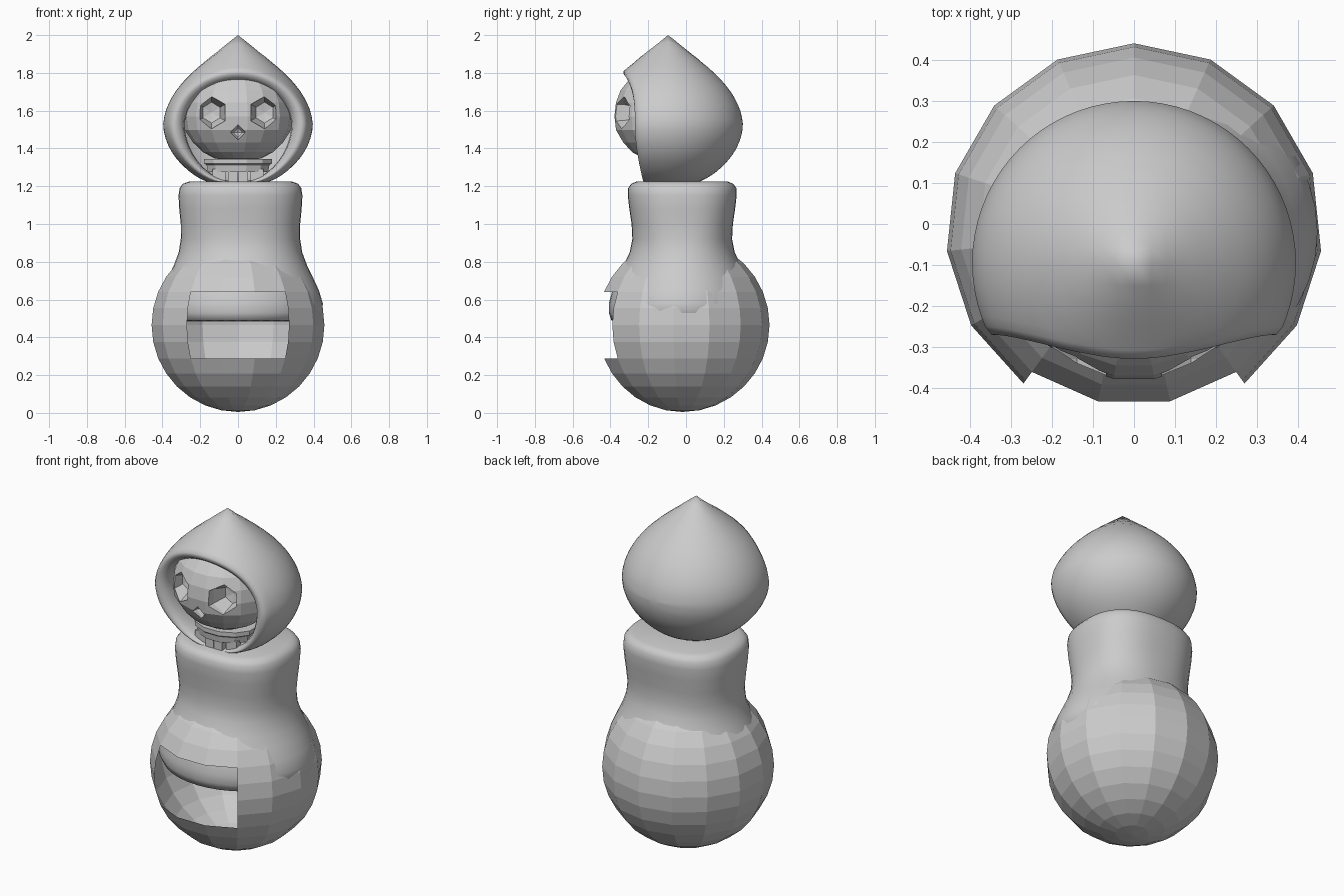
import bpy, bmesh
from math import sin, cos, pi, radians, degrees, asin, copysign

if "Cube" in bpy.data.objects:
    bpy.data.objects.remove(bpy.data.objects["Cube"])


def make(name, bm, smooth=False):
    bmesh.ops.recalc_face_normals(bm, faces=bm.faces)
    me = bpy.data.meshes.new(name)
    bm.to_mesh(me)
    bm.free()
    me.polygons.foreach_set("use_smooth", [smooth] * len(me.polygons))
    ob = bpy.data.objects.new(name, me)
    bpy.context.collection.objects.link(ob)
    return ob


def loft(name, rings, start=None, end=None, smooth=False):
    """Skin closed rings of equal size; start / end are optional pole points."""
    bm = bmesh.new()
    vs = [[bm.verts.new(p) for p in r] for r in rings]
    n = len(vs[0])
    for a, b in zip(vs, vs[1:]):
        for i in range(n):
            bm.faces.new((a[i], a[(i + 1) % n], b[(i + 1) % n], b[i]))
    for pole, r in ((start, vs[0]), (end, vs[-1])):
        if pole:
            p = bm.verts.new(pole)
            for i in range(n):
                bm.faces.new((r[i], r[(i + 1) % n], p))
    return make(name, bm, smooth)


def interp(tab, x):
    for a, b in zip(tab, tab[1:]):
        if x <= b[0]:
            t = (x - a[0]) / (b[0] - a[0])
            return a[1] + (b[1] - a[1]) * t
    return tab[-1][1]


def spow(v, e):
    return copysign(abs(v) ** e, v)


# Ball body: 15 x 16 faceted sphere with a window in the front
BR, BY, BZ, SEG, ROWS = 0.46, -0.018, 0.465, 15, 16
rings = []
for j in range(1, ROWS):
    la = -pi / 2 + pi * j / ROWS
    rings.append([(BR * cos(la) * sin(2 * pi * i / SEG), BY + BR * cos(la) * cos(2 * pi * i / SEG),
                   BZ + BR * sin(la)) for i in range(SEG)])
ball = loft("ball_body", rings, (0, BY, BZ - BR), (0, BY, BZ + BR))
bm = bmesh.new()
bm.from_mesh(ball.data)
hole = []
for f in bm.faces:
    c = f.calc_center_median()
    if c.y < -0.3 and abs(c.x) < 0.27 and 0.29 < c.z < 0.64:
        hole.append(f)
bmesh.ops.delete(bm, geom=hole, context='FACES')
bm.to_mesh(ball.data)
bm.free()

# Torso: smooth shell flaring out inside the ball; z, half width, half depth
PROFILE = [(0.52, 0.36, 0.335), (0.485, 0.385, 0.355), (0.49, 0.41, 0.375), (0.53, 0.434, 0.388),
           (0.58, 0.436, 0.388), (0.65, 0.415, 0.37), (0.72, 0.382, 0.342), (0.78, 0.353, 0.312),
           (0.85, 0.327, 0.278), (0.92, 0.316, 0.264), (1.0, 0.316, 0.268), (1.08, 0.324, 0.28),
           (1.15, 0.328, 0.288), (1.19, 0.322, 0.286), (1.213, 0.305, 0.27), (1.224, 0.275, 0.243)]
rings = []
for z, rx, ry in PROFILE:
    e = 1.0 if z < 0.75 else max(0.8, 1 - (z - 0.75) * 0.8)   # boxier shoulders
    rings.append([(0.013 + rx * spow(cos(2 * pi * i / 40), e), -0.02 + ry * spow(sin(2 * pi * i / 40), e), z)
                  for i in range(40)])
loft("torso", rings, end=(0.01, -0.02, 1.225), smooth=True)

# Hood: pointed teardrop opened towards the front with a rolled rim
HC = (0, -0.095, 1.53)
POLAR = [(-90, 0.332), (-64, 0.346), (-39, 0.364), (-20, 0.384), (-8, 0.394), (0, 0.396), (10, 0.389),
         (24, 0.375), (36, 0.366), (48, 0.363), (60, 0.37), (72, 0.391), (82, 0.425), (90, 0.47)]
N = 64


def hood_point(theta, phi, k=1.0):
    d = (sin(theta) * sin(phi), cos(theta), sin(theta) * cos(phi))
    r = interp(POLAR, degrees(asin(max(-1, min(1, d[2]))))) * k
    return tuple(c + v * r for c, v in zip(HC, d))


def rim_angle(phi):
    c = cos(phi)
    return radians(114.5 + (13 * c * c if c > 0 else -5 * c * c))


phis = [2 * pi * i / N for i in range(N)]
thetas = [j * 90 / 18 for j in range(1, 19)]
rings = [[hood_point(radians(t), p) for p in phis] for t in thetas]
for s in (0.2, 0.4, 0.6, 0.8, 0.95):
    rings.append([hood_point(pi / 2 + (rim_angle(p) - pi / 2) * s, p) for p in phis])
# rolled rim: scale towards the face, then run back inside
for k, dy in ((0.965, -0.012), (0.91, -0.012), (0.85, 0.0), (0.80, 0.025), (0.785, 0.07), (0.8, 0.14)):
    ring = []
    for p in phis:
        x, y, z = hood_point(rim_angle(p), p)
        low = max(0, -cos(p)) ** 2
        kk = k + (1 - k) * 0.75 * low
        ring.append((x * kk, y + dy, HC[2] + (z - HC[2]) * kk))
    rings.append(ring)
loft("hood", rings, start=(0, HC[1] + 0.396, HC[2]), smooth=True)

# Skull: faceted rounded block, narrowing to the jaw
rings = []
for j in range(1, 10):
    la = -pi / 2 + pi * j / 10
    w = cos(la) ** 0.62
    z = 1.57 + 0.235 * sin(la)
    taper = 1 - 0.9 * max(0, 1.5 - z)
    rings.append([(0.29 * w * taper * sin(2 * pi * (i + 0.5) / 18),
                   -0.115 - 0.268 * w * taper * cos(2 * pi * (i + 0.5) / 18), z) for i in range(18)])
skull = loft("skull", rings, (0, -0.115, 1.335), (0, -0.115, 1.805))


def carve(x, z, sides, rx, rz, y_in, turn=0.0):
    """Cut a tapering socket into the front of the skull."""
    rr = []
    for y, k in ((-0.48, 1.12), (-0.33, 1.0), (y_in, 0.65)):
        rr.append([(x + k * rx * cos(turn + 2 * pi * i / sides), y,
                    z + k * rz * sin(turn + 2 * pi * i / sides)) for i in range(sides)])
    cut = loft("socket_cutter", rr, (x, -0.48, z), (x, y_in + 0.01, z))
    cut.hide_render = True
    mod = skull.modifiers.new("socket", 'BOOLEAN')
    mod.operation = 'DIFFERENCE'
    mod.solver = 'EXACT'
    mod.object = cut
    bpy.context.view_layer.objects.active = skull
    bpy.ops.object.modifier_apply(modifier=mod.name)
    bpy.data.objects.remove(cut)


for s in (-1, 1):
    carve(s * 0.14, 1.59, 6, 0.08, 0.085, -0.25, pi / 6)     # eye sockets
carve(0, 1.485, 4, 0.038, 0.04, -0.31)                       # nose

# Upper jaw: stepped faceted arc under the skull
rings = []
for z, r in ((1.345, 0.185), (1.32, 0.185), (1.312, 0.172), (1.275, 0.165)):
    rings.append([(r * sin(2 * pi * (i + 0.5) / 12), -0.11 - r * 0.78 * cos(2 * pi * (i + 0.5) / 12), z)
                  for i in range(12)])
loft("upper_jaw", rings, (0, -0.11, 1.345), (0, -0.11, 1.275))

# Teeth
for x, w, y in ((-0.1, 0.07, -0.185), (-0.027, 0.05, -0.205), (0.027, 0.05, -0.205), (0.1, 0.07, -0.185)):
    bm = bmesh.new()
    bmesh.ops.create_cube(bm, size=1)
    bmesh.ops.scale(bm, vec=(w, 0.04, 0.07), verts=bm.verts)
    bmesh.ops.translate(bm, vec=(x, y, 1.255), verts=bm.verts)
    make("tooth", bm)
